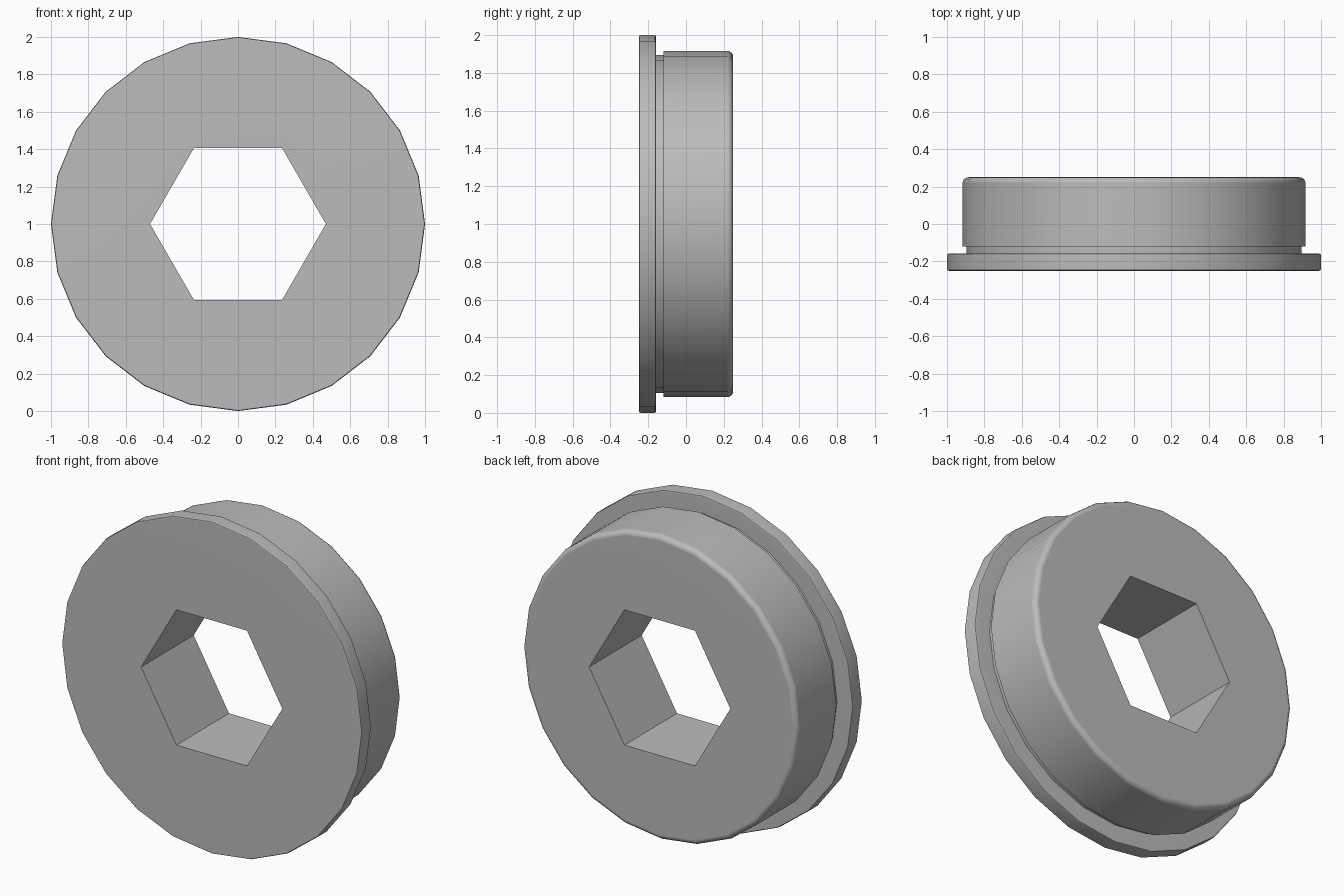
import bpy, bmesh
from math import sin, cos, pi, radians

cube = bpy.data.objects.get("Cube")
if cube:
    bpy.data.objects.remove(cube)

SIDES = 24
HEX_FLAT = 0.407          # centre to flat of the hexagonal bore
FRONT, BACK = -0.25, 0.25


def round_ring(radius):
    return lambda a: radius


def hex_ring(a):
    # Radius of a hexagon with corners at 0, 60, 120... degrees
    return HEX_FLAT / cos((a % (pi / 3)) - pi / 6)


def fillet(radius, y, size, steps, direction):
    # Quarter-round points, from the rim side (+1) or the face side (-1)
    pts = []
    for i in range(steps + 1):
        t = pi / 2 * i / steps
        pts.append((radius - size + size * cos(t), y + size * sin(t) * direction))
    return pts if direction > 0 else pts[::-1]


# Outer profile from front face to back face: flange, neck groove, body
chamfer, round_size = 0.01, 0.032
profile = fillet(1.0, FRONT + chamfer, chamfer, 2, -1)
profile += fillet(1.0, -0.158 - chamfer, chamfer, 2, 1)
profile += [(0.895, -0.158), (0.895, -0.12), (0.917, -0.12)]
profile += fillet(0.917, BACK - round_size, round_size, 4, 1)

rings = [(hex_ring, FRONT)] + [(round_ring(r), y) for r, y in profile] + [(hex_ring, BACK)]

# Skin the rings into one closed solid, with the last ring joining the first
bm = bmesh.new()
loops = []
for radius, y in rings:
    angles = [2 * pi * i / SIDES for i in range(SIDES)]
    loops.append([bm.verts.new((radius(a) * cos(a), y, 1 + radius(a) * sin(a))) for a in angles])
for j, ring in enumerate(loops):
    after = loops[(j + 1) % len(loops)]
    for i in range(SIDES):
        k = (i + 1) % SIDES
        bm.faces.new((ring[i], ring[k], after[k], after[i]))
bmesh.ops.recalc_face_normals(bm, faces=bm.faces)

mesh = bpy.data.meshes.new("flanged_hex_bushing")
bm.to_mesh(mesh)
bm.free()
bushing = bpy.data.objects.new("flanged_hex_bushing", mesh)
bpy.context.collection.objects.link(bushing)

# Plain grey material
grey = bpy.data.materials.new("light_grey")
grey.use_nodes = True
colour = (0.5, 0.5, 0.5, 1)
grey.diffuse_color = colour
grey.node_tree.nodes["Principled BSDF"].inputs["Base Color"].default_value = colour
mesh.materials.append(grey)

# Smooth rounds, sharp corners, flat end faces
bpy.ops.object.select_all(action="DESELECT")
bushing.select_set(True)
bpy.context.view_layer.objects.active = bushing
bpy.ops.object.shade_smooth_by_angle(angle=radians(30))
weighted = bushing.modifiers.new("flat_end_normals", "WEIGHTED_NORMAL")
weighted.keep_sharp = True
